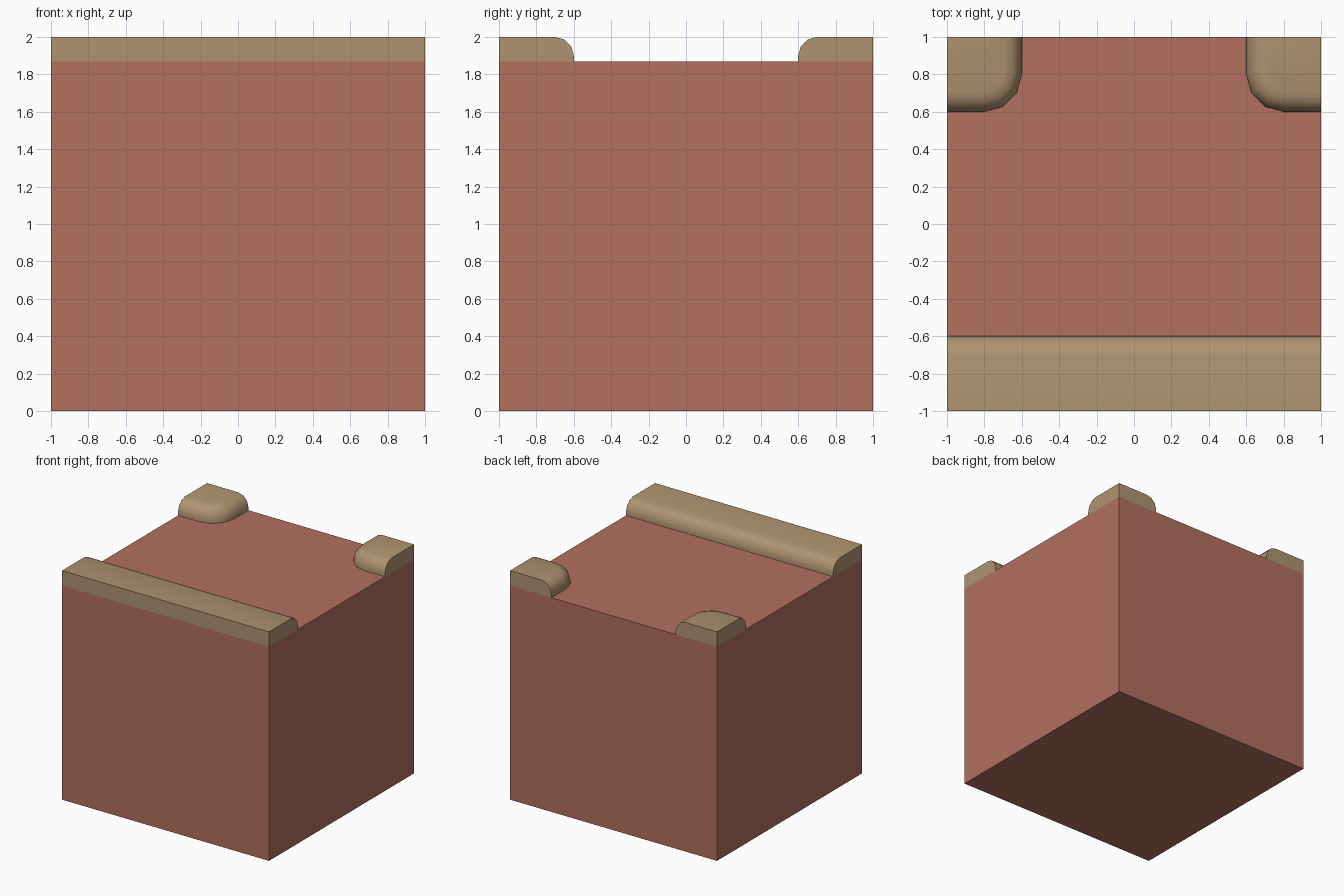
import bpy, bmesh, math

if "Cube" in bpy.data.objects:
    bpy.data.objects.remove(bpy.data.objects["Cube"])

FLOOR, TOP = 1.87, 2.0      # recessed floor height, rim height
INNER, BEVEL = 0.6, 0.1     # rim inner edge, rounding radius


def material(name, rgb):
    m = bpy.data.materials.new(name)
    lin = [(c / 255 / 12.92 if c < 10 else ((c / 255 + 0.055) / 1.055) ** 2.4) for c in rgb]
    m.diffuse_color = (*lin, 1)
    m.use_nodes = True
    m.node_tree.nodes["Principled BSDF"].inputs["Base Color"].default_value = m.diffuse_color
    return m


red = material("brick red", (178, 112, 95))
tan = material("tan", (175, 148, 113))


def loft(name, rings, mat):
    """Closed solid through a stack of rings with equal point counts."""
    bm = bmesh.new()
    loops = [[bm.verts.new(p) for p in ring] for ring in rings]
    n = len(loops[0])
    for a, b in zip(loops, loops[1:]):
        for i in range(n):
            j = (i + 1) % n
            bm.faces.new((a[i], a[j], b[j], b[i]))
    bm.faces.new(loops[0][::-1])
    bm.faces.new(loops[-1])
    bmesh.ops.recalc_face_normals(bm, faces=bm.faces)
    me = bpy.data.meshes.new(name)
    bm.to_mesh(me)
    bm.free()
    me.materials.append(mat)
    ob = bpy.data.objects.new(name, me)
    bpy.context.collection.objects.link(ob)
    return ob


def smooth(ob):
    bpy.ops.object.select_all(action='DESELECT')
    ob.select_set(True)
    bpy.context.view_layer.objects.active = ob
    bpy.ops.object.shade_smooth_by_angle(angle=math.radians(40))


# rounded rim section: (inset from inner edge, height)
section = [(0, FLOOR)]
for k in range(4):
    t = math.radians(30 * k)
    section.append((BEVEL * (1 - math.cos(t)), TOP - BEVEL + BEVEL * math.sin(t)))

# main block
loft("block", [[(-1, -1, z), (1, -1, z), (1, 1, z), (-1, 1, z)] for z in (0, FLOOR)], red)

# front rim, full width
front = loft("front_rim",
             [[(-1, -1, z), (1, -1, z), (1, -INNER - o, z), (-1, -INNER - o, z)]
              for o, z in section], tan)
smooth(front)


# back corner pieces with rounded inner corner, mirrored
def corner_ring(o, z):
    pts = [(1, 1, z), (INNER + o, 1, z)]
    for k in range(4):
        t = math.radians(180 + 30 * k)
        pts.append((0.8 + (0.2 - o) * math.cos(t), 0.8 + (0.2 - o) * math.sin(t), z))
    return pts + [(1, INNER + o, z)]


corner = loft("back_corner_rims", [corner_ring(o, z) for o, z in section], tan)
smooth(corner)
mirror = corner.modifiers.new("mirror", 'MIRROR')
mirror.use_axis[0] = True
